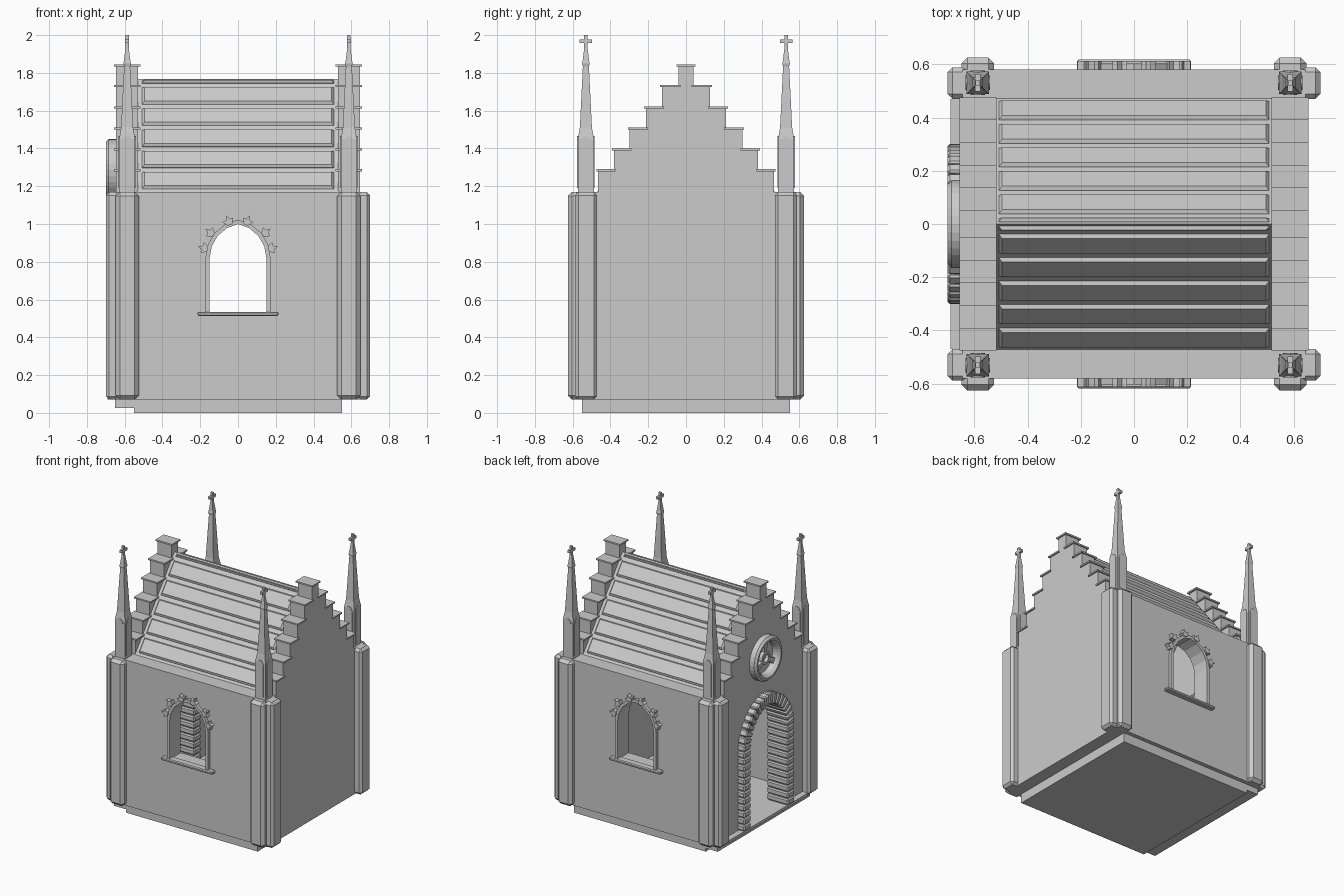
import bpy, bmesh, math
from mathutils import Vector

if "Cube" in bpy.data.objects:
    bpy.data.objects.remove(bpy.data.objects["Cube"])


def finish(name, bm, bevel=0.0):
    bmesh.ops.recalc_face_normals(bm, faces=bm.faces)
    me = bpy.data.meshes.new(name)
    bm.to_mesh(me)
    bm.free()
    ob = bpy.data.objects.new(name, me)
    bpy.context.scene.collection.objects.link(ob)
    if bevel:
        m = ob.modifiers.new("bevel", 'BEVEL')
        m.width, m.segments = bevel, 1
    return ob


def add_prism(bm, pts, axis, a, b):
    """Extrude a 2D outline (y,z for axis x / x,z for axis y) from a to b."""
    put = (lambda p, t: (t, p[0], p[1])) if axis == 'x' else (lambda p, t: (p[0], t, p[1]))
    lo = [bm.verts.new(put(p, a)) for p in pts]
    hi = [bm.verts.new(put(p, b)) for p in pts]
    bm.faces.new(lo)
    bm.faces.new(hi[::-1])
    n = len(pts)
    for i in range(n):
        bm.faces.new((lo[i], lo[(i + 1) % n], hi[(i + 1) % n], hi[i]))


def prism(name, pts, axis, a, b, bevel=0.0):
    bm = bmesh.new()
    add_prism(bm, pts, axis, a, b)
    return finish(name, bm, bevel)


def rect(u0, u1, v0, v1):
    return [(u0, v0), (u1, v0), (u1, v1), (u0, v1)]


def box(name, x0, x1, y0, y1, z0, z1, bevel=0.0):
    return prism(name, rect(x0, x1, z0, z1), 'y', y0, y1, bevel)


def arch(hw, c, spring, base, n_arc, n_leg=1):
    """Pointed arch line, bottom left over the apex to bottom right."""
    R = hw + c
    end = math.acos(c / R)
    half = [(hw, base + (spring - base) * i / n_leg) for i in range(n_leg)]
    half += [(-c + R * math.cos(end * i / n_arc), spring + R * math.sin(end * i / n_arc))
             for i in range(n_arc + 1)]
    return [(-u, v) for u, v in half[:-1]] + half[::-1]


def cut(ob, cutter):
    m = ob.modifiers.new("cut", 'BOOLEAN')
    m.operation, m.solver, m.object = 'DIFFERENCE', 'EXACT', cutter
    bpy.context.view_layer.objects.active = ob
    bpy.ops.object.modifier_apply(modifier=m.name)
    bpy.data.objects.remove(cutter)


# base slab, entrance step and threshold
box("base_slab", -.55, .55, -.55, .55, 0, .075)
box("entrance_step", -.65, -.54, -.55, .55, .025, .075)
box("threshold", -.69, -.63, -.47, .47, .07, .09)

# hollow walls with window and door openings
WIN = dict(c=.033, spring=.82, base=.53, n_arc=4)
DOOR = dict(c=.032, spring=.69, base=.09, n_arc=9, n_leg=12)
walls = box("walls", -.645, .645, -.58, .58, .07, 1.17)
cut(walls, box("room_cutter", -.53, .53, -.47, .47, .09, 1.3))
cut(walls, prism("window_cutter", arch(.15, **WIN), 'y', -.8, .8))
cut(walls, prism("door_cutter", arch(.25, **DOOR), 'x', -.9, -.4))

# corner buttresses: two chamfered wings each
for sx in (-1, 1):
    for sy in (-1, 1):
        xs = sorted((sx * .525, sx * .648))
        ys = sorted((sy * .49, sy * .625))
        box("buttress_wing_front", *xs, *ys, .07, 1.17, .022)
        xs = sorted((sx * .54, sx * .70))
        ys = sorted((sy * .47, sy * .588))
        box("buttress_wing_side", *xs, *ys, .07, 1.17, .018)

# stepped gables with thin coping slabs
steps = [(.475, 1.29), (.392, 1.40), (.308, 1.51), (.222, 1.622), (.137, 1.735), (.05, 1.845)]
half = []
z = 1.165
for w, top in steps:
    half += [(w - .01, z), (w - .01, top - .004)]
    z = top - .004
outline = half + [(-u, v) for u, v in half[::-1]]
for s in (-1, 1):
    prism("stepped_gable", outline, 'x', *sorted((s * .53, s * .645)))
    for i, (w, top) in enumerate(steps):
        inner = steps[i + 1][0] - .02 if i < 5 else 0
        for t in ((-1, 1) if i < 5 else (1,)):
            ys = sorted((t * w, t * inner)) if i < 5 else (-w, w)
            box("coping", *sorted((s * .517, s * .656)), *ys, top - .011, top)

# roof shell
prism("roof_shell", [(-.475, 1.165), (0, 1.768), (.475, 1.165), (.42, 1.165), (0, 1.70), (-.42, 1.165)],
      'x', -.535, .535)

# raised bevelled roof planks on both slopes
bm = bmesh.new()
run, rise = .475, .603
L = math.hypot(run, rise)
pitch = .1425
for s in (-1, 1):
    up = Vector((0, -s * run / L, rise / L))
    out = Vector((0, s * rise / L, run / L))
    org = Vector((0, s * run, 1.165))
    for i in range(6):
        a = .025 + i * pitch
        b = min(a + .112, L - .012)
        loops = []
        for inset, h in ((0, -.01), (0, .002), (.012, .015)):
            loops.append([bm.verts.new(org + up * v + out * h + Vector((x, 0, 0)))
                          for x, v in rect(-.507 + inset, .507 - inset, a + inset, b - inset * .7)])
        for p, q in zip(loops, loops[1:]):
            for k in range(4):
                bm.faces.new((p[k], p[(k + 1) % 4], q[(k + 1) % 4], q[k]))
        bm.faces.new(loops[-1])
        bm.faces.new(loops[0][::-1])
finish("roof_planks", bm)

# window frames, sills and leaf spikes on both long walls
inner, outer = arch(.15, **WIN), arch(.172, **WIN)
for s in (-1, 1):
    prism("window_frame", outer + inner[::-1], 'y', *sorted((s * .56, s * .603)))
    box("window_sill", -.215, .215, *sorted((s * .56, s * .617)), .513, .535, .006)
    bm = bmesh.new()
    for u, v, deg in ((.165, .87, 12), (.135, .945, 40), (.045, 1.0, 68)):
        for t in (-1, 1):
            d = Vector((t * math.cos(math.radians(deg)), math.sin(math.radians(deg))))
            n = Vector((-d.y, d.x))
            c = Vector((t * u, v))
            pts = [c + n * a + d * b for a, b in
                   ((-.013, -.005), (-.03, .022), (-.01, .025), (0, .048), (.01, .025), (.03, .022), (.013, -.005))]
            add_prism(bm, pts, 'y', s * .57, s * .612)
    finish("window_leaf_spikes", bm)

# door arch: backing ring plus separate bevelled stones
inn, out = arch(.22, **DOOR), arch(.30, **DOOR)
prism("door_arch_backing", arch(.29, **DOOR) + arch(.228, **DOOR)[::-1], 'x', -.672, -.53)
bm = bmesh.new()
for i in range(len(inn) - 1):
    a, b, c, d = (Vector(p) for p in (inn[i], inn[i + 1], out[i + 1], out[i]))
    g = .06
    add_prism(bm, [a.lerp(b, g), b.lerp(a, g), c.lerp(d, g), d.lerp(c, g)], 'x', -.70, -.52)
finish("door_arch_stones", bm, .008)

# round rosette above the door
CZ = 1.285


def ring(name, prof, seg=32):
    bm = bmesh.new()
    loops = []
    for k in range(seg):
        t = 2 * math.pi * k / seg
        loops.append([bm.verts.new((x, r * math.cos(t), CZ + r * math.sin(t))) for r, x in prof])
    n = len(prof)
    for k in range(seg):
        p, q = loops[k], loops[(k + 1) % seg]
        for j in range(n):
            bm.faces.new((p[j], p[(j + 1) % n], q[(j + 1) % n], q[j]))
    finish(name, bm)


ring("rosette_ring", [(.165, -.63), (.165, -.685), (.15, -.70), (.135, -.70), (.118, -.68), (.11, -.63)])
ring("rosette_inner_ring", [(.05, -.63), (.05, -.67), (.03, -.67), (.03, -.63)], 16)
bm = bmesh.new()
for k in range(3):
    t = math.radians(90 + 120 * k)
    d, n = Vector((math.cos(t), math.sin(t))), Vector((-math.sin(t), math.cos(t)))
    c = Vector((0, CZ))
    add_prism(bm, [c + d * .035 - n * .012, c + d * .12 - n * .022,
                   c + d * .12 + n * .022, c + d * .035 + n * .012], 'x', -.63, -.668)
finish("rosette_spokes", bm)

# corner pinnacles: shaft, tapering spire, arched panels and a cross
profile = [(.0425, 1.165), (.0425, 1.45), (.032, 1.51), (.016, 1.835), (.02, 1.85), (.017, 1.865),
           (.009, 1.93), (.009, 2.0)]
panel = arch(.027, .012, 1.43, 1.19, 3)
for sx in (-1, 1):
    for sy in (-1, 1):
        cx, cy = sx * .587, sy * .53
        bm = bmesh.new()
        loops = [[bm.verts.new((cx + a * w, cy + b * w, z)) for a, b in rect(-1, 1, -1, 1)] for w, z in profile]
        for p, q in zip(loops, loops[1:]):
            for k in range(4):
                bm.faces.new((p[k], p[(k + 1) % 4], q[(k + 1) % 4], q[k]))
        bm.faces.new(loops[0][::-1])
        bm.faces.new(loops[-1])
        finish("pinnacle", bm)
        bm = bmesh.new()
        add_prism(bm, [(u + cx, v) for u, v in panel], 'y', cy - .046, cy + .046)
        add_prism(bm, [(u + cy, v) for u, v in panel], 'x', cx - .046, cx + .046)
        finish("pinnacle_panels", bm)
        box("pinnacle_cross_bar", cx - .01, cx + .01, cy - .033, cy + .033, 1.957, 1.977)
